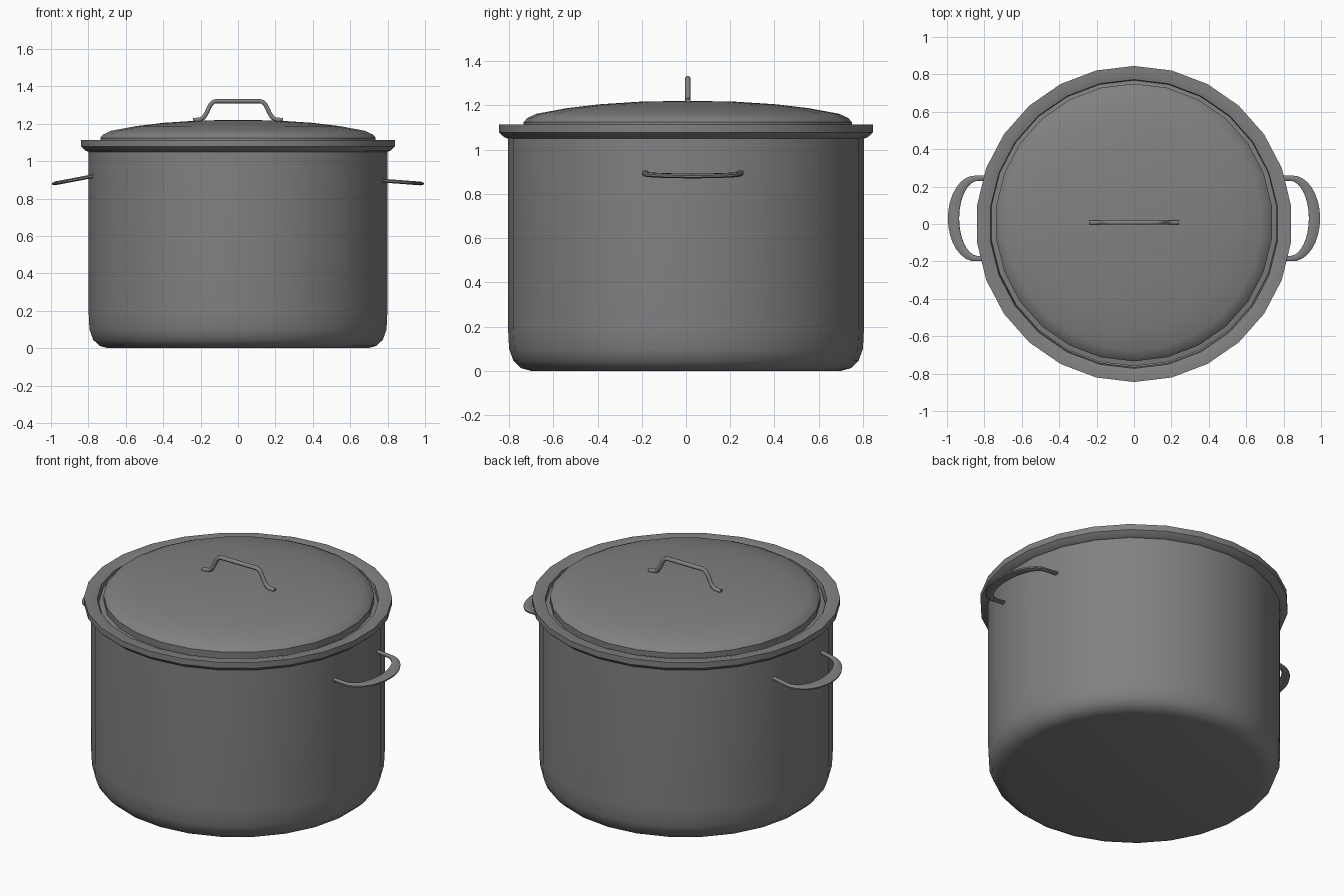
import bpy, bmesh, math
from mathutils import Vector

if "Cube" in bpy.data.objects:
    bpy.data.objects.remove(bpy.data.objects["Cube"])

SIDES = 26
metal = bpy.data.materials.new("grey metal")
metal.diffuse_color = (0.22, 0.22, 0.225, 1)
metal.use_nodes = True
metal.node_tree.nodes["Principled BSDF"].inputs["Base Color"].default_value = metal.diffuse_color


def finish(bm, name, angle=35):
    bmesh.ops.remove_doubles(bm, verts=bm.verts, dist=1e-5)
    bmesh.ops.recalc_face_normals(bm, faces=bm.faces)
    me = bpy.data.meshes.new(name)
    bm.to_mesh(me)
    bm.free()
    me.materials.append(metal)
    ob = bpy.data.objects.new(name, me)
    bpy.context.collection.objects.link(ob)
    bpy.ops.object.select_all(action='DESELECT')
    ob.select_set(True)
    bpy.context.view_layer.objects.active = ob
    bpy.ops.object.shade_smooth_by_angle(angle=math.radians(angle))
    return ob


def lathe(name, profile, cy=0.0):
    """Revolve a closed (radius, z) profile that starts and ends on the axis."""
    bm = bmesh.new()
    rings = []
    for r, z in profile:
        if r == 0:
            rings.append([bm.verts.new((0, cy, z))] * SIDES)
            continue
        ring = []
        for i in range(SIDES):
            a = math.pi / 2 + math.tau * i / SIDES
            ring.append(bm.verts.new((r * math.cos(a), cy + r * math.sin(a), z)))
        rings.append(ring)
    for lo, hi in zip(rings, rings[1:]):
        for i in range(SIDES):
            j = (i + 1) % SIDES
            quad = list(dict.fromkeys((lo[i], lo[j], hi[j], hi[i])))
            bm.faces.new(quad)
    return finish(bm, name)


def sweep(name, path, widths, axis, thick):
    """Sweep an eight-sided bar along a path; thickness lies along axis."""
    bm = bmesh.new()
    pts = [Vector(p) for p in path]
    axis = Vector(axis).normalized()
    rings = []
    for k, p in enumerate(pts):
        t = (pts[min(k + 1, len(pts) - 1)] - pts[max(k - 1, 0)]).normalized()
        side = t.cross(axis).normalized()
        ring = []
        for i in range(8):
            a = math.tau * (i + 0.5) / 8
            ring.append(bm.verts.new(p + side * widths[k] * math.cos(a) * 1.08
                                     + axis * thick * math.sin(a) * 1.08))
        rings.append(ring)
    for lo, hi in zip(rings, rings[1:]):
        for i in range(8):
            j = (i + 1) % 8
            bm.faces.new((lo[i], lo[j], hi[j], hi[i]))
    bm.faces.new(rings[0])
    bm.faces.new(rings[-1])
    return finish(bm, name, 50)


# Hollow pot with rounded foot and flared rim
lathe("pot_body", [
    (0, 0), (0.70, 0), (0.745, 0.012), (0.78, 0.045), (0.80, 0.10),
    (0.805, 0.20), (0.805, 1.05), (0.82, 1.055), (0.845, 1.078),
    (0.845, 1.113), (0.80, 1.113), (0.772, 1.105), (0.765, 1.06),
    (0.765, 0.10), (0.70, 0.04), (0, 0.04)])

# Domed lid resting inside the rim
lathe("lid", [
    (0, 1.05), (0.768, 1.065), (0.768, 1.08), (0.74, 1.085), (0.742, 1.125),
    (0.725, 1.143), (0.685, 1.162), (0.55, 1.187), (0.40, 1.205),
    (0.20, 1.218), (0, 1.220)], cy=0.008)

# Lid handle: a bent bar with flat feet, mirrored across x
half = [(0.24, 1.219), (0.205, 1.222), (0.185, 1.232), (0.168, 1.258),
        (0.148, 1.30), (0.135, 1.315), (0.118, 1.321)]
line = [(-x, 0.008, z) for x, z in half] + [(x, 0.008, z) for x, z in reversed(half)]
sweep("lid_handle", line, [0.0115] * len(line), (0, 1, 0), 0.012)

# Two flat loop handles, each sloping slightly down from the wall
for name, s, root_z in (("right_handle", 1, 0.895), ("left_handle", -1, 0.918)):
    path, widths = [], []
    for k in range(-8, 9):
        t = math.radians(90) * k / 8
        path.append((0.84 + 0.125 * math.cos(t), 0.03 + 0.215 * math.sin(t)))
        widths.append(0.014 + 0.016 * math.cos(t))
    path = [(0.74, path[0][1])] + path + [(0.74, path[-1][1])]
    widths = [0.014] + widths + [0.014]
    slope = (root_z - 0.88) / 0.20
    path3 = [(s * x, y, root_z - slope * (x - 0.785)) for x, y in path]
    sweep(name, path3, widths, (s * slope, 0, 1), 0.010)
